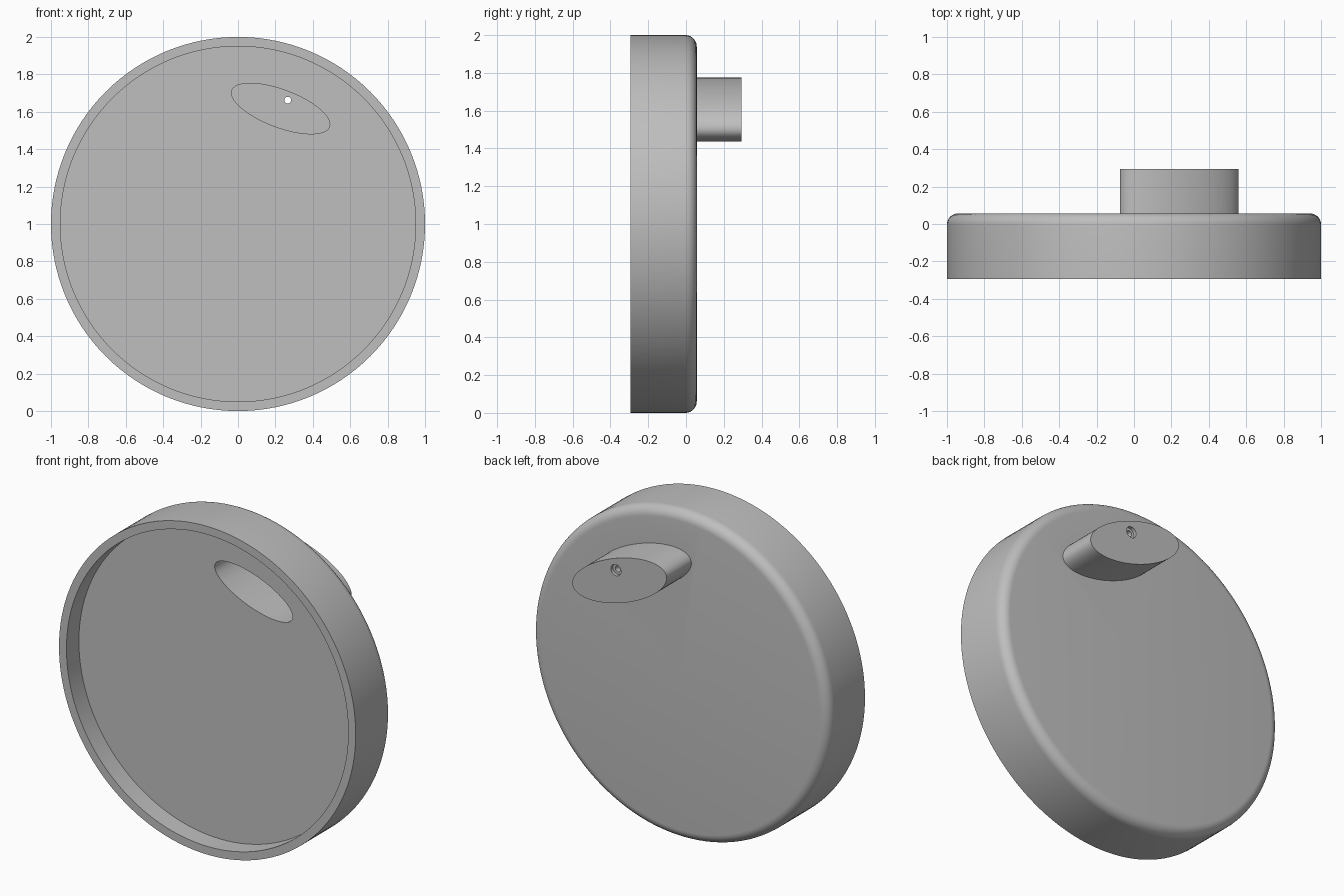
import bpy, bmesh, math
from mathutils import Vector, Matrix

cube = bpy.data.objects.get("Cube")
if cube:
    bpy.data.objects.remove(cube, do_unlink=True)

grey = bpy.data.materials.new("plain grey")
grey.use_nodes = True
colour = (0.52, 0.52, 0.52, 1)
grey.diffuse_color = colour
grey.node_tree.nodes["Principled BSDF"].inputs["Base Color"].default_value = colour

FRONT, BACK, END = -0.295, 0.057, 0.295   # rim, rear face and boss end along y
FLOOR = -0.175                            # recessed front face
CENTRE = Vector((0, 0, 1))


def finish(name, bm):
    bmesh.ops.recalc_face_normals(bm, faces=bm.faces)
    mesh = bpy.data.meshes.new(name)
    bm.to_mesh(mesh)
    bm.free()
    mesh.materials.append(grey)
    ob = bpy.data.objects.new(name, mesh)
    bpy.context.collection.objects.link(ob)
    return ob


def lathe(name, profile, steps=128):
    """Revolve (radius, y) points around the disc axis."""
    bm = bmesh.new()
    verts = [bm.verts.new(CENTRE + Vector((r, y, 0))) for r, y in profile]
    edges = [bm.edges.new(pair) for pair in zip(verts, verts[1:])]
    bmesh.ops.spin(bm, geom=verts + edges, cent=CENTRE, axis=(0, 1, 0),
                   angle=math.tau, steps=steps)
    bmesh.ops.remove_doubles(bm, verts=bm.verts, dist=1e-5)
    return finish(name, bm)


def oval(name, x, z, a, b, y0, y1, tilt=0.0, steps=96):
    """Elliptical cylinder lying along y."""
    bm = bmesh.new()
    place = (Matrix.Translation((x, (y0 + y1) / 2, z))
             @ Matrix.Rotation(tilt, 4, 'Y')
             @ Matrix.Diagonal((a, 1, b, 1))
             @ Matrix.Rotation(math.pi / 2, 4, 'X'))
    bmesh.ops.create_cone(bm, cap_ends=True, segments=steps, radius1=1,
                          radius2=1, depth=y1 - y0, matrix=place)
    return finish(name, bm)


def combine(target, tool, operation):
    mod = target.modifiers.new(tool.name, 'BOOLEAN')
    mod.operation, mod.solver, mod.object = operation, 'EXACT', tool
    bpy.context.view_layer.objects.active = target
    bpy.ops.object.modifier_apply(modifier=mod.name)
    bpy.data.objects.remove(tool, do_unlink=True)


# Round dish with a shallow front recess and a rounded rear edge
fillet = 0.06
arc = [(1 - fillet + fillet * math.cos(t), BACK - fillet + fillet * math.sin(t))
       for t in (math.pi / 2 * i / 8 for i in range(9))]
dish = lathe("dish", [(0, FLOOR), (0.95, FLOOR), (0.95, FRONT), (1, FRONT)]
             + arc + [(0, BACK)])

# Tilted oval boss on the rear, hollowed from the front
tilt = math.radians(20.5)
combine(dish, oval("boss", 0.242, 1.605, 0.336, 0.13, 0, END, tilt), 'UNION')
combine(dish, oval("pocket", 0.228, 1.617, 0.278, 0.1, FLOOR - 0.05, END - 0.055, tilt),
        'DIFFERENCE')

# Small counterbored hole through the boss end
hole_x, hole_z = 0.266, 1.662
combine(dish, oval("counterbore", hole_x, hole_z, 0.034, 0.034, END - 0.02, END + 0.05,
                   steps=32), 'DIFFERENCE')
combine(dish, oval("hole", hole_x, hole_z, 0.018, 0.018, 0.1, END + 0.05, steps=32),
        'DIFFERENCE')

# Smooth curves, crisp rims
bpy.ops.object.select_all(action='DESELECT')
dish.select_set(True)
bpy.context.view_layer.objects.active = dish
bpy.ops.object.shade_smooth_by_angle(angle=math.radians(30))
